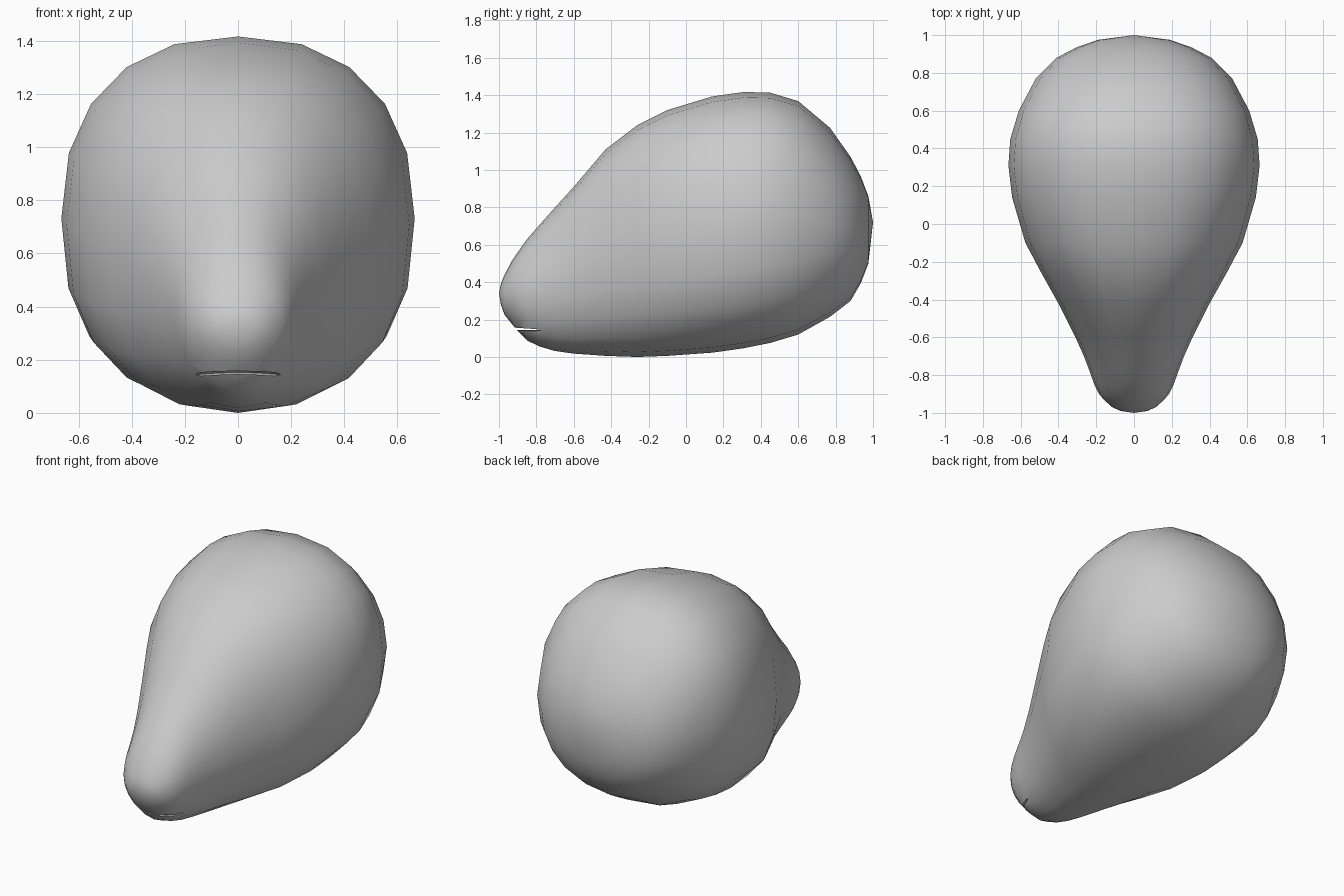
import bpy, bmesh
from math import sin, cos, pi, copysign, radians

if "Cube" in bpy.data.objects:
    bpy.data.objects.remove(bpy.data.objects["Cube"])

SIDES = 20
# Lengthwise profile: y, top z, bottom z, half width
RINGS = [
    (-0.99, 0.39, 0.28, 0.07), (-0.97, 0.44, 0.225, 0.115),
    (-0.93, 0.515, 0.175, 0.16), (-0.90, 0.56, 0.14, 0.185),
    (-0.85, 0.63, 0.088, 0.21), (-0.78, 0.71, 0.055, 0.235),
    (-0.70, 0.80, 0.032, 0.265), (-0.60, 0.91, 0.018, 0.31),
    (-0.43, 1.11, 0.006, 0.395), (-0.26, 1.24, 0.0, 0.49),
    (-0.10, 1.32, 0.006, 0.575), (0.14, 1.393, 0.023, 0.645),
    (0.31, 1.417, 0.047, 0.665), (0.45, 1.413, 0.075, 0.655),
    (0.60, 1.368, 0.12, 0.61), (0.77, 1.225, 0.215, 0.52),
    (0.88, 1.07, 0.30, 0.41), (0.935, 0.965, 0.395, 0.305),
    (0.975, 0.86, 0.50, 0.19),
]


def spow(v, n):
    return copysign(abs(v) ** (2 / n), v)


# Pear-shaped head lofted from rounded sections
bm = bmesh.new()
loops = []
for y, top, bottom, w in RINGS:
    mid, h = (top + bottom) / 2, (top - bottom) / 2
    blend = min(1, max(0, (y + 0.8) / 0.7))
    loop = []
    for i in range(SIDES):
        a = 2 * pi * i / SIDES
        n = 2 + blend * (0.3 if sin(a) > 0 else 0.45)
        if y > 0.7:
            n = 2.1
        loop.append(bm.verts.new((w * spow(cos(a), n), y, mid + h * spow(sin(a), n))))
    loops.append(loop)
nose_tip = bm.verts.new((0, -1, 0.34))
back_tip = bm.verts.new((0, 1, 0.72))
for i in range(SIDES):
    j = (i + 1) % SIDES
    for a, b in zip(loops, loops[1:]):
        bm.faces.new((a[i], a[j], b[j], b[i]))
    bm.faces.new((nose_tip, loops[0][j], loops[0][i]))
    bm.faces.new((back_tip, loops[-1][i], loops[-1][j]))
bmesh.ops.recalc_face_normals(bm, faces=bm.faces)
mesh = bpy.data.meshes.new("head")
bm.to_mesh(mesh)
bm.free()
head = bpy.data.objects.new("head", mesh)
bpy.context.collection.objects.link(head)

# Thin mouth slit, drooping slightly at the corners
bpy.ops.mesh.primitive_uv_sphere_add(segments=28, ring_count=8)
cutter = bpy.context.object
cutter.name = "mouth_cutter"
for v in cutter.data.vertices:
    x, y, z = v.co
    v.co = (0.19 * x, -0.83 + 0.105 * y, 0.152 + 0.009 * z - 0.012 * x * x)
cutter.hide_render = True

# Cut the mouth and shade smooth
bpy.ops.object.select_all(action='DESELECT')
head.select_set(True)
bpy.context.view_layer.objects.active = head
mod = head.modifiers.new("mouth", 'BOOLEAN')
mod.operation = 'DIFFERENCE'
mod.solver = 'EXACT'
mod.object = cutter
bpy.ops.object.modifier_apply(modifier=mod.name)
bpy.data.objects.remove(cutter)
bpy.ops.object.shade_smooth_by_angle(angle=radians(50))
